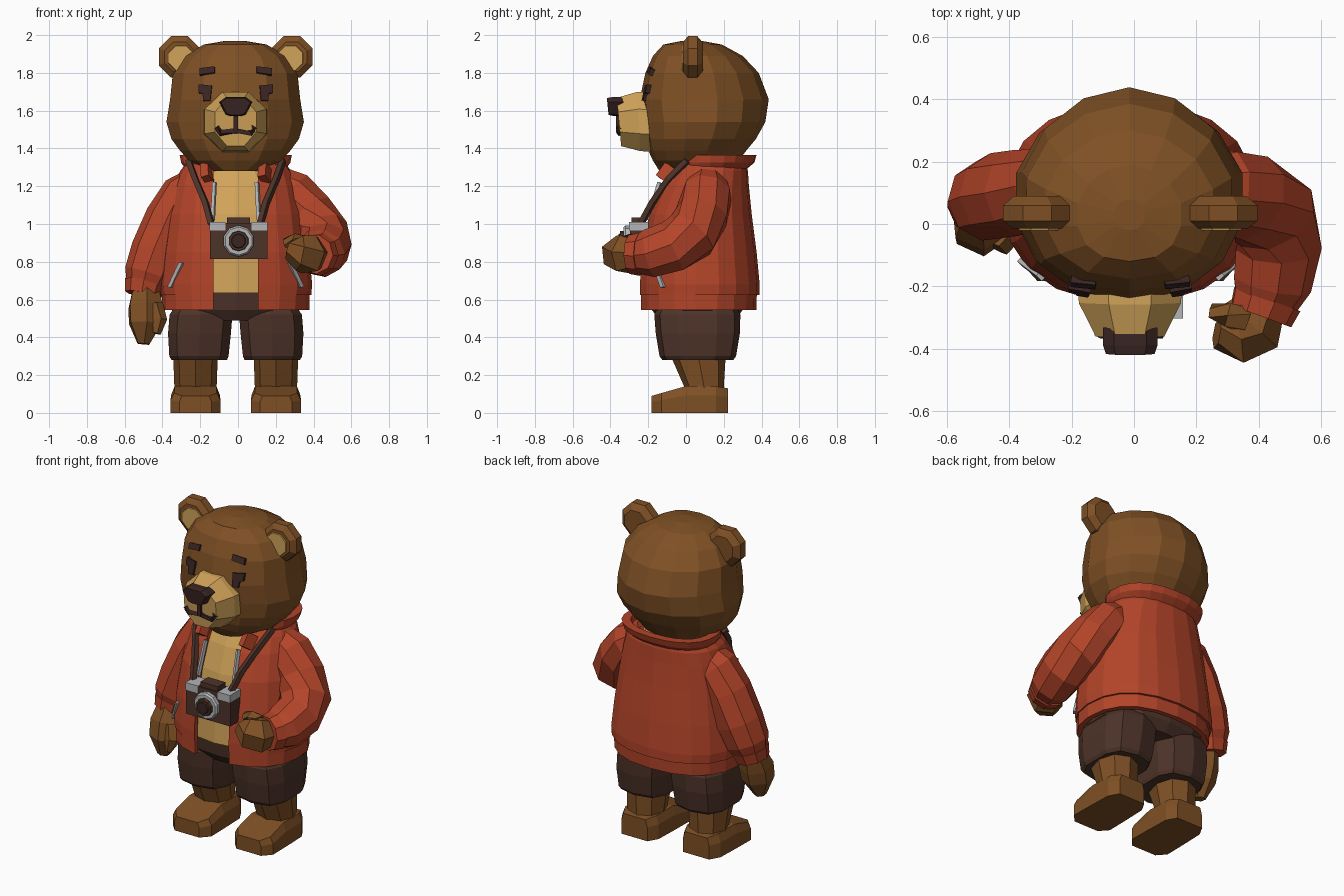
import bpy, bmesh, math
from mathutils import Vector
from mathutils.bvhtree import BVHTree

if "Cube" in bpy.data.objects:
    bpy.data.objects.remove(bpy.data.objects["Cube"])

CX = -0.012  # symmetry plane of the body
COL = dict(fur=(.21, .08, .018), tan=(.64, .37, .10), red=(.45, .058, .022),
           dark=(.075, .033, .022), ink=(.04, .018, .016), grey=(.45, .46, .47))
MATS = {}
for k, c in COL.items():
    MATS[k] = bpy.data.materials.new(k)
    MATS[k].diffuse_color = (*c, 1)


def skin(name, rings, col):
    """Closed flat-faced solid through equal-length rings of points."""
    bm = bmesh.new()
    rows = [[bm.verts.new(p) for p in r] for r in rings]
    n = len(rows[0])
    for a, b in zip(rows, rows[1:]):
        for i in range(n):
            j = (i + 1) % n
            bm.faces.new((a[i], a[j], b[j], b[i]))
    bm.faces.new(rows[0][::-1])
    bm.faces.new(rows[-1])
    bmesh.ops.recalc_face_normals(bm, faces=bm.faces)
    me = bpy.data.meshes.new(name)
    bm.to_mesh(me)
    bm.free()
    me.materials.append(MATS[col])
    ob = bpy.data.objects.new(name, me)
    bpy.context.collection.objects.link(ob)
    return ob


def oval(z, rx, yf, yb, cx=CX, n=14, p=2.3, gap=0, pb=None):
    """Rounded horizontal section; gap leaves an opening at the front."""
    a0 = math.asin((gap / rx) ** (p / 2)) if gap else 0
    pts, cy, ry = [], (yf + yb) / 2, (yb - yf) / 2
    for i in range(n + 1 if gap else n):
        a = a0 + (2 * math.pi - 2 * a0) * i / n
        s, c = math.sin(a), math.cos(a)
        q = pb if pb and c < 0 else p
        pts.append((cx + rx * math.copysign(abs(s) ** (2 / q), s),
                    cy - ry * math.copysign(abs(c) ** (2 / q), c), z))
    return pts


def shell(name, rows, col, gap, t=.03):
    """Open-fronted garment piece with wall thickness."""
    skin(name, [oval(z, rx, f, b, gap=gap, n=18) +
                oval(z, rx - t, f + t, b - t, gap=gap, n=18)[::-1] for z, rx, f, b in rows], col)


def tube(name, path, col, n=8, flat=1):
    """Tapered tube through (x, y, z, radius) points."""
    P = [Vector(p[:3]) for p in path]
    rings = []
    for i, p in enumerate(path):
        t = (P[min(i + 1, len(P) - 1)] - P[max(i - 1, 0)]).normalized()
        u = t.cross(Vector((0.9, -.4, .1))).normalized()
        v = t.cross(u)
        rings.append([P[i] + p[3] * (u * math.cos(a) + v * math.sin(a) * flat)
                      for a in [2 * math.pi * (k + .5) / n for k in range(n)]])
    return skin(name, rings, col)


def box(name, c, s, col):
    return skin(name, [[(c[0] + i * s[0] / 2, c[1] + j * s[1] / 2, c[2] + k * s[2] / 2)
                for i, j in ((-1, -1), (1, -1), (1, 1), (-1, 1))] for k in (-1, 1)], col)


def disc(name, c, rows, col, n=8):
    """Stack of polygon rings (y offset, radius) facing the front."""
    return skin(name, [[(c[0] + r * math.cos(a), c[1] + y, c[2] + r * math.sin(a))
                for a in [2 * math.pi * (k + .5) / n for k in range(n)]] for y, r in rows], col)


def applique(name, tree, x, z, poly, col, t=.012):
    """Thin polygon plate laid on a surface, hit from the front."""
    loc, nor, _, _ = tree.ray_cast(Vector((x, -2, z)), Vector((0, 1, 0)))
    Y = -nor
    X = (Vector((1, 0, 0)) - Y * Y.x).normalized()
    Z = X.cross(Y)
    skin(name, [[loc + X * a + Z * b + Y * d for a, b in poly] for d in (-t, t)], col)


# Head
head = skin("head", [oval(*r, cx=-.015, pb=1.9) for r in (
    (1.28, .12, -.14, .14), (1.335, .25, -.175, .28), (1.39, .30, -.20, .32), (1.45, .345, -.215, .37),
    (1.54, .372, -.225, .42), (1.66, .352, -.245, .438), (1.80, .337, -.215, .385),
    (1.89, .275, -.175, .30), (1.95, .17, -.12, .19), (1.97, .05, -.02, .08))], "fur")
ht = BVHTree.FromPolygons([v.co for v in head.data.vertices], [p.vertices for p in head.data.polygons])

# Snout, nose, mouth
skin("snout", [[(-.013 + w * math.cos(a) * 1.08, y - .1 * math.sin(a) * h * k, zc + h * 1.08 * math.sin(a))
     for a in [math.pi * (i + .5) / 4 for i in range(8)]]
    for y, w, h, zc, k in ((-.17, .168, .16, 1.54, 0), (-.25, .164, .157, 1.543, .5),
                           (-.355, .11, .128, 1.54, 1))], "tan")
nose = ((-.6, .5), (.6, .5), (1, .2), (.6, -.55), (.3, -.65), (-.3, -.65), (-.6, -.55), (-1, .2))
skin("nose", [[(-.012 + x * s, y - .1 * z * s, 1.628 + z * s) for x, z in nose]
              for y, s in ((-.33, .088), (-.385, .088), (-.415, .078))], "ink")
box("mouth_stem", (-.012, -.357, 1.535), (.024, .025, .1), "ink")
tube("mouth", [(-.012 + x, -.350, z, .018) for x, z in
               ((-.10, 1.515), (-.08, 1.482), (0, 1.492), (.08, 1.482), (.10, 1.515))], "ink", 4)

for s, side in ((-1, "right"), (1, "left")):
    m = lambda x: CX + s * x
    # Eyes, brows and ears
    eye = [(s * a, b) for a, b in ((-.03, .035), (.042, .045), (.04, .0), (.02, -.005), (.015, -.045), (-.022, -.045))]
    applique("eye_" + side, ht, m(.155), 1.695, eye, "ink")
    brow = [(s * a, b) for a, b in ((-.04, -.014), (-.04, .022), (.04, .016), (.04, -.02))]
    applique("brow_" + side, ht, m(.15), 1.808, brow, "ink")
    disc("ear_" + side, (m(.298), .035, 1.885), ((-.05, .085), (-.025, .118), (.025, .118), (.055, .08)), "fur")
    disc("inner_ear_" + side, (m(.29), .035, 1.878), ((-.056, .07), (-.04, .076)), "tan")
    # Feet, legs and shorts legs
    skin("foot_" + side, [[(m(.213) + w * x, y, h * z) for x, z in
         ((-1, 0), (1, 0), (1, .65), (.85, 1), (-.85, 1), (-1, .65))]
        for y, w, h in ((-.182, .085, .09), (-.13, .132, .105), (0, .13, .142),
                        (.16, .125, .14), (.222, .09, .13))], "fur")
    skin("leg_" + side, [oval(z, r, f, b, cx=m(.213), n=8) for z, r, f, b in
         ((.08, .115, -.01, .205), (.14, .112, -.01, .20), (.30, .118, -.08, .21))], "fur")
    skin("shorts_leg_" + side, [oval(z, r, f, b, cx=m(x), n=10, p=3) for z, r, f, b, x in
         ((.28, .152, -.125, .25, .193), (.30, .162, -.14, .265, .195),
          (.42, .172, -.16, .285, .192), (.52, .172, -.168, .288, .184),
          (.60, .14, -.13, .25, .16))], "dark")
    # Strap, zip and lapel
    tube("strap_" + side, [(m(.25), .005, 1.335, .02), (m(.215), -.09, 1.24, .02),
         (m(.16), -.18, 1.11, .02), (m(.13), -.24, 1.0, .02)], "dark", 4)
    tube("zip_" + side, [(m(.122), -.2, 1.02, .013), (m(.112), -.14, 1.22, .013)], "grey", 4)
    tube("lapel_" + side, [(m(.15), -.125, 1.235, .052), (m(.155), -.075, 1.305, .052)], "red", 4, .6)

# Shorts seat and torso
skin("shorts_seat", [oval(z, r, f, b, p=2.6) for z, r, f, b in
     ((.49, .29, -.14, .26), (.545, .345, -.18, .30), (.67, .355, -.195, .32))], "dark")
skin("torso", [oval(*r) for r in ((.635, .35, -.215, .33), (.85, .34, -.205, .33),
     (1.05, .30, -.165, .30), (1.2, .27, -.11, .28), (1.29, .20, -.06, .24))], "tan")

# Jacket
body = ((.625, .40, -.252, .390), (.68, .405, -.252, .390), (.85, .388, -.243, .374),
        (1.05, .36, -.205, .348), (1.2, .325, -.145, .333), (1.28, .295, -.095, .328), (1.33, .255, -.06, .315))
shell("jacket_body", body, "red", .118)
shell("jacket_hem", ((.545, .39, -.247, .372), (.63, .392, -.248, .375)), "red", .118)
shell("jacket_collar", ((1.29, .265, -.06, .32), (1.325, .29, -.06, .362), (1.365, .298, -.05, .373)),
      "red", .19, .05)
pts = [Vector(p) for r in body for p in oval(*r, n=18)]
jt = BVHTree.FromPolygons(pts, [(i + k, i + (k + 1) % 18, i + 18 + (k + 1) % 18, i + 18 + k)
                                for i in range(0, len(pts) - 18, 18) for k in range(18)])
for s, side in ((-1, "right"), (1, "left")):
    poly = [(s * a, b) for a, b in ((.03, -.065), (.055, -.06), (-.03, .065), (-.055, .06))]
    applique("pocket_trim_" + side, jt, CX + s * .315, .73, poly, "grey")

# Hanging arm
tube("sleeve_right", ((-.18, .12, 1.24, .09), (-.28, .11, 1.15, .13), (-.355, .10, 1.02, .14),
     (-.43, .09, .85, .14), (-.474, .075, .73, .13), (-.487, .07, .68, .108)), "red", 9)
tube("cuff_right", ((-.487, .07, .69, .113), (-.50, .06, .625, .10)), "red", 9)
tube("hand_right", ((-.49, .05, .66, .075), (-.49, .01, .56, .10), (-.49, -.01, .47, .095),
     (-.50, -.02, .365, .035)), "fur", 6)
tube("thumb_right", ((-.44, -.03, .57, .045), (-.415, -.06, .49, .04), (-.43, -.07, .42, .022)), "fur", 5)

# Bent arm
tube("sleeve_left", ((.17, .12, 1.24, .09), (.28, .11, 1.16, .135), (.37, .085, 1.05, .143),
     (.443, .03, .945, .148), (.462, -.07, .88, .14), (.44, -.19, .845, .13), (.42, -.25, .84, .105)), "red", 9)
tube("cuff_left", ((.425, -.24, .84, .115), (.405, -.295, .84, .105)), "red", 9)
tube("hand_left", ((.40, -.27, .84, .085), (.375, -.325, .84, .11), (.325, -.36, .845, .095),
     (.265, -.35, .86, .05)), "fur", 6)
tube("thumb_left", ((.36, -.31, .90, .045), (.30, -.29, .91, .04), (.245, -.28, .90, .025)), "fur", 5)

# Camera
box("camera_body", (.003, -.25, .91), (.305, .095, .19), "dark")
box("camera_finder", (.003, -.25, 1.012), (.12, .075, .045), "dark")
for x in (-.108, .114):
    box("camera_top_plate", (x, -.25, .988), (.085, .105, .045), "grey")
disc("lens_barrel", (.003, -.29, .91), ((0, .083), (-.03, .083), (-.04, .074)), "grey", 10)
disc("lens_ring", (.003, -.33, .91), ((.01, .055), (-.02, .052)), "dark", 10)
disc("lens_glass", (.003, -.345, .91), ((0, .042), (-.012, .036)), "ink", 10)

for m in bpy.data.materials:
    if m.users and not m.is_grease_pencil:
        m.use_nodes = True
        m.node_tree.nodes["Principled BSDF"].inputs["Base Color"].default_value = m.diffuse_color
